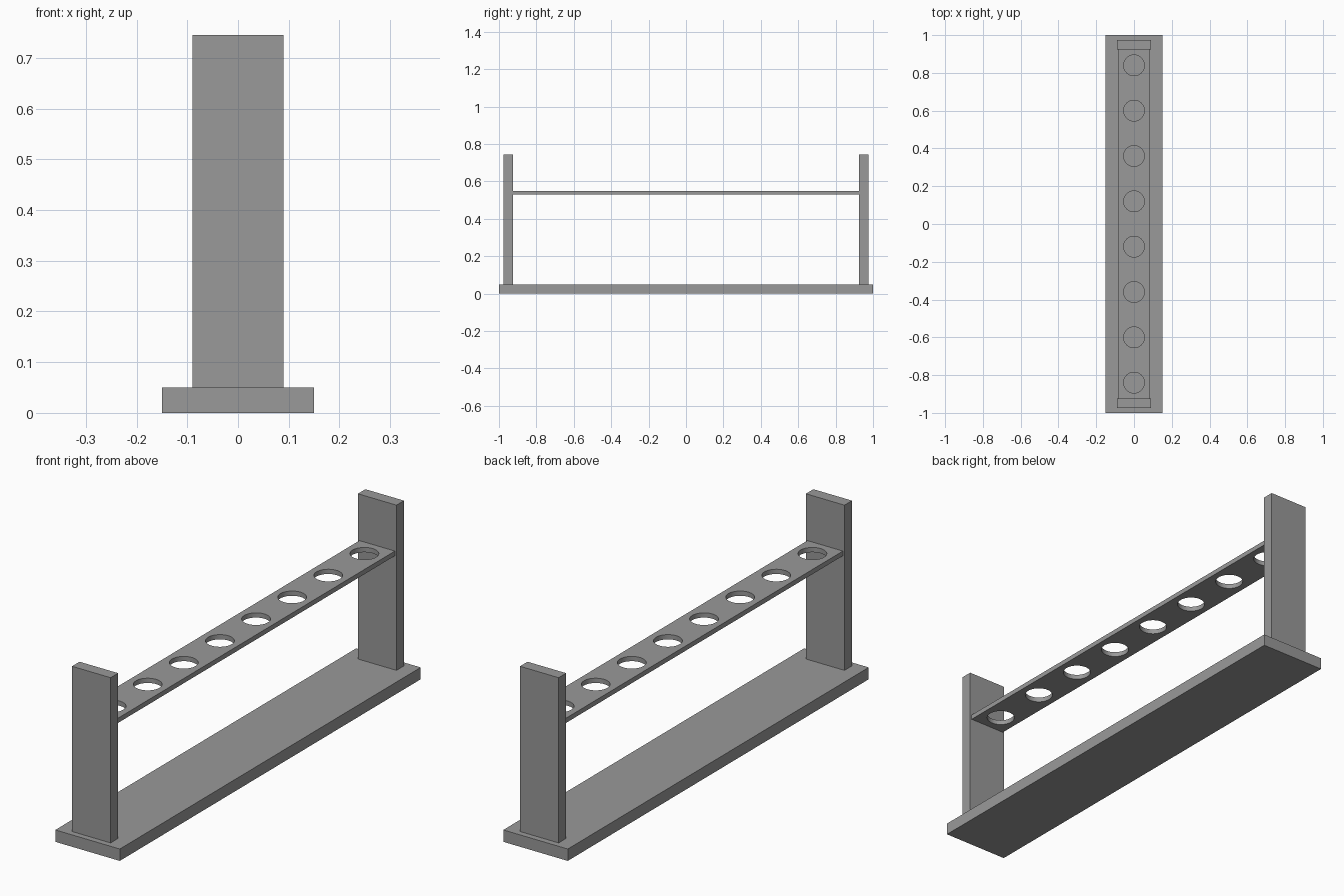
import bpy
import math

default = bpy.data.objects.get("Cube")
if default:
    bpy.data.objects.remove(default, do_unlink=True)

# Single plain grey finish
grey = bpy.data.materials.new("grey")
grey.use_nodes = True
colour = (0.32, 0.32, 0.32, 1)
grey.diffuse_color = colour
grey.node_tree.nodes["Principled BSDF"].inputs["Base Color"].default_value = colour


def box(name, size, y, bottom):
    """Box centred on x = 0, resting on the height 'bottom'."""
    bpy.ops.mesh.primitive_cube_add(size=1, location=(0, y, bottom + size[2] / 2))
    part = bpy.context.object
    part.name = name
    part.scale = size
    bpy.ops.object.transform_apply(location=False, rotation=False, scale=True)
    part.data.materials.append(grey)
    return part


# Base and end posts
BASE_H = 0.05
box("base", (0.3, 2, BASE_H), 0, 0)
for name, side in (("front_post", -1), ("back_post", 1)):
    box(name, (0.18, 0.05, 0.695), side * 0.95, BASE_H)

# Shelf spanning the posts
SHELF_Z, SHELF_H = 0.53, 0.02
shelf = box("shelf", (0.165, 1.85, SHELF_H), 0, SHELF_Z)

# Row of round holes through the shelf
HOLES, SPACING, RADIUS = 8, 0.24, 0.055
for i in range(HOLES):
    y = (i - (HOLES - 1) / 2) * SPACING
    bpy.ops.mesh.primitive_cylinder_add(
        vertices=48, radius=RADIUS, depth=0.1, location=(0, y, SHELF_Z + SHELF_H / 2))
    cutter = bpy.context.object
    cutter.name = "hole_cutter"
    cutter.hide_render = True
    cutter.data.materials.append(grey)
    bpy.context.view_layer.objects.active = shelf
    cut = shelf.modifiers.new("hole", "BOOLEAN")
    cut.operation = "DIFFERENCE"
    cut.solver = "EXACT"
    cut.object = cutter
    bpy.ops.object.modifier_apply(modifier=cut.name)
    bpy.data.objects.remove(cutter, do_unlink=True)

# Smooth hole walls, crisp edges
bpy.ops.object.select_all(action="DESELECT")
shelf.select_set(True)
bpy.context.view_layer.objects.active = shelf
bpy.ops.object.shade_smooth_by_angle(angle=math.radians(30))
